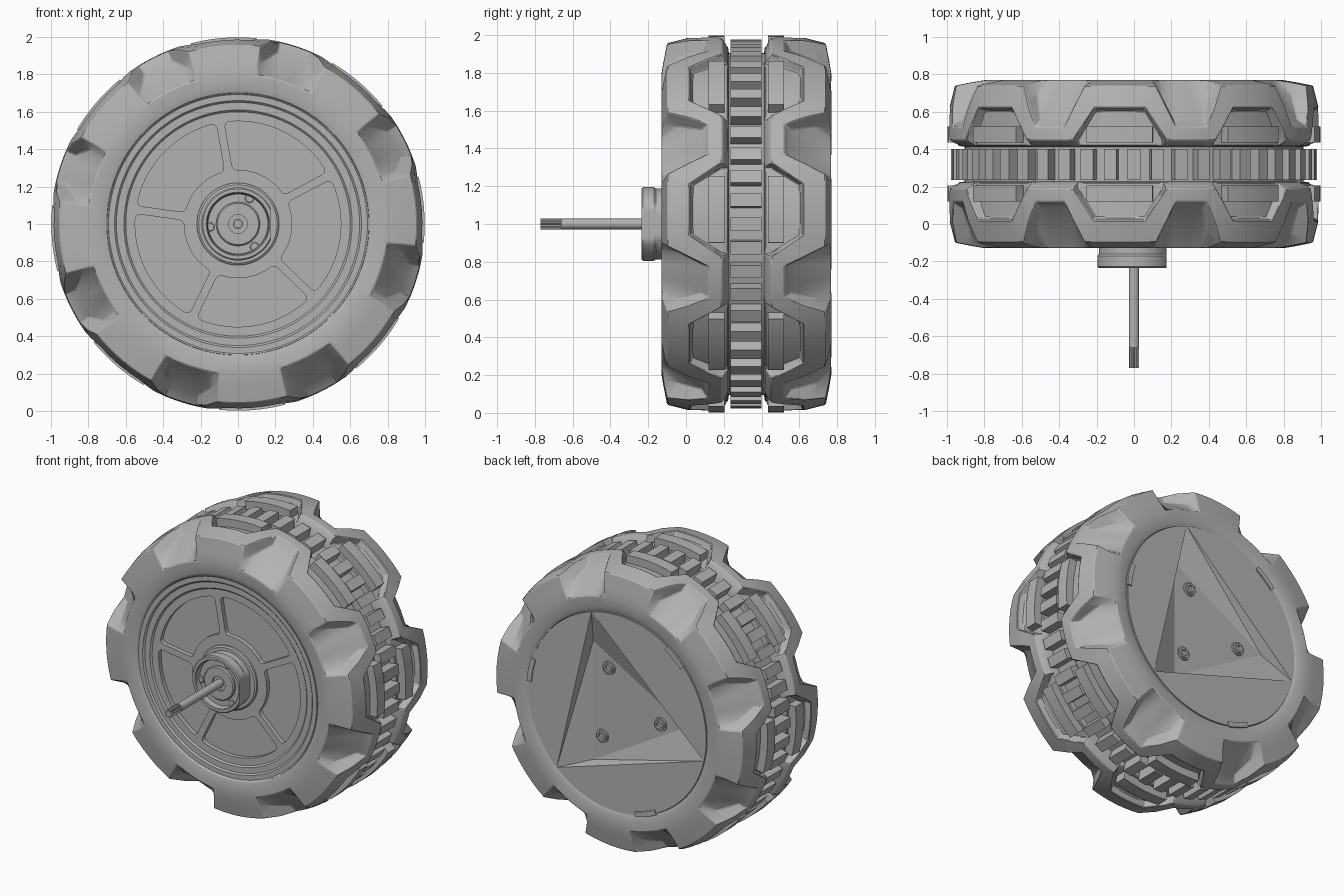
import bpy, bmesh
from math import radians, sin, cos, asin, degrees
from mathutils import Vector

if "Cube" in bpy.data.objects:
    bpy.data.objects.remove(bpy.data.objects["Cube"])

grey = bpy.data.materials.new("plain_grey")
grey.use_nodes = True
grey.diffuse_color = (0.45, 0.45, 0.45, 1)
grey.node_tree.nodes["Principled BSDF"].inputs["Base Color"].default_value = grey.diffuse_color


def polar(r, a, y):
    """Point around the axle, angle in degrees."""
    return Vector((r * cos(radians(a)), y, 1 + r * sin(radians(a))))


def finish(name, bm, angle=30):
    bmesh.ops.remove_doubles(bm, verts=bm.verts, dist=1e-5)
    bmesh.ops.recalc_face_normals(bm, faces=bm.faces)
    mesh = bpy.data.meshes.new(name)
    bm.to_mesh(mesh)
    bm.free()
    mesh.materials.append(grey)
    ob = bpy.data.objects.new(name, mesh)
    bpy.context.collection.objects.link(ob)
    bpy.ops.object.select_all(action='DESELECT')
    ob.select_set(True)
    bpy.context.view_layer.objects.active = ob
    bpy.ops.object.shade_smooth_by_angle(angle=radians(angle))
    return ob


def skin(bm, rings, wrap=False):
    """Bridge closed rings of points; wrap joins the last to the first."""
    vs = [[bm.verts.new(p) for p in ring] for ring in rings]
    pairs = list(zip(vs, vs[1:])) + ([(vs[-1], vs[0])] if wrap else [])
    for a, b in pairs:
        for i in range(len(a)):
            j = (i + 1) % len(a)
            bm.faces.new((a[i], a[j], b[j], b[i]))


def lathe(name, profile, n=96, centre=None):
    bm = bmesh.new()
    rings = [[polar(r, 360 * i / n, y) for i in range(n)] for r, y in profile]
    if centre:
        rings = [[p + centre for p in ring] for ring in rings]
    skin(bm, rings)
    bmesh.ops.dissolve_degenerate(bm, dist=1e-6, edges=bm.edges)
    return finish(name, bm)


def arc_block(bm, r0, r1, y0, y1, mid, half0, half1, n=1):
    """Solid arc segment; half angles at the inner and outer radius."""
    rings = []
    for i in range(n + 1):
        t = 2 * i / n - 1
        a, b = mid + half0 * t, mid + half1 * t
        rings.append([polar(r0, a, y0), polar(r1, b, y0), polar(r1, b, y1), polar(r0, a, y1)])
    vs = [[bm.verts.new(p) for p in ring] for ring in rings]
    for a, b in zip(vs, vs[1:]):
        for i in range(4):
            bm.faces.new((a[i], a[i - 1], b[i - 1], b[i]))
    bm.faces.new(vs[0])
    bm.faces.new(vs[-1])


def ramp(x, x0, y0, x1, y1):
    t = min(1, max(0, (x - x0) / (x1 - x0)))
    return y0 + (y1 - y0) * t


def tread_top(y):
    return ramp(y, -0.1, 0.957, 0.02, 0.987) if y < 0.02 else ramp(y, 0.02, 0.987, 0.17, 1.0)


# Tyres: a zigzag rib between tapered shoulder notches and inner notches
MIDDLE, PERIOD, PHASE = 0.32, 45, 27


def tyre_section(u):
    outer = ramp(u, 5, 0.12, 11, -0.1)
    inner = ramp(u, 8, 0.19, 14.5, 0.02)
    base = max(outer - 0.035, -0.119)
    floor = 0.86 + (base + 0.119) * 0.4
    mid = (outer + inner) / 2
    notch = u > 8.5
    return [(0.68, -0.06), (0.70, -0.118), (0.73, -0.127), (0.80, -0.129), (floor, base),
            (tread_top(outer), outer), (tread_top(mid), mid), (tread_top(inner), inner),
            (0.945 if notch else 0.98, inner + 0.015),
            (0.94, 0.222), (0.90, 0.228), (0.68, 0.228)]


def tyre(name, flip):
    half = [0, 2.5, 5, 8, 8.8, 11, 14.5, 18.5, 22.5]
    steps = [-u for u in half[:0:-1]] + half[:-1]
    bm = bmesh.new()
    rings = []
    for k in range(8):
        for u in steps:
            rings.append([polar(r, PHASE + PERIOD * k + u, 2 * MIDDLE - y if flip else y)
                          for r, y in tyre_section(abs(u))])
    skin(bm, rings, wrap=True)
    ob = finish(name, bm, 32)
    bev = ob.modifiers.new("soft_edges", 'BEVEL')
    bev.width, bev.segments = 0.005, 1
    bev.limit_method, bev.angle_limit = 'ANGLE', radians(35)
    # Raised pads inside the inner notches
    bm = bmesh.new()
    for k in range(8):
        y0, y1 = (2 * MIDDLE - 0.205, 2 * MIDDLE - 0.12) if flip else (0.12, 0.205)
        arc_block(bm, 0.9, 0.998, y0, y1, PHASE + PERIOD * (k + 0.5), 11, 10.2, 8)
    finish(name + "_pads", bm)


tyre("front_tyre", False)
tyre("back_tyre", True)

# Gear ring between the tyres
lathe("centre_drum", [(0, 0.2), (0.905, 0.2), (0.905, 0.44), (0, 0.44)], 100)
bm = bmesh.new()
TEETH = 48
for k in range(TEETH):
    arc_block(bm, 0.89, 0.978, 0.235, 0.40, 360 * k / TEETH, 2.2, 2.0)
finish("gear_teeth", bm)

# Front rim with stepped rings and five rounded pockets
rim = lathe("front_rim", [(0, -0.095), (0.60, -0.095), (0.61, -0.105), (0.65, -0.105),
                          (0.66, -0.115), (0.692, -0.115), (0.70, -0.122),
                          (0.705, -0.1), (0.70, 0.1), (0, 0.1)], 128)
bm = bmesh.new()
for k in range(5):
    spoke = 0.022
    arc_block(bm, 0.29, 0.55, -0.2, -0.065, 64 + 72 * k,
              36 - degrees(asin(spoke / 0.29)), 36 - degrees(asin(spoke / 0.55)), 16)
bmesh.ops.recalc_face_normals(bm, faces=bm.faces)
corners = [e for e in bm.edges if abs(e.verts[0].co.y - e.verts[1].co.y) > 0.1
           and e.calc_face_angle(0) > 0.6]
bmesh.ops.bevel(bm, geom=corners, offset=0.03, segments=5, profile=0.5, affect='EDGES')
cutter = finish("pocket_cutter", bm)
cutter.hide_render = True
cut = rim.modifiers.new("pockets", 'BOOLEAN')
cut.operation, cut.solver, cut.object = 'DIFFERENCE', 'EXACT', cutter
bpy.context.view_layer.objects.active = rim
bpy.ops.object.modifier_apply(modifier=cut.name)
bpy.data.objects.remove(cutter)
rim.select_set(True)
bpy.ops.object.shade_smooth_by_angle(angle=radians(30))

# Hub cup with one flattened side, central boss and screw heads
lathe("hub_flange", [(0, -0.115), (0.21, -0.115), (0.22, -0.108), (0.22, -0.08), (0, -0.08)], 64)
hub = lathe("hub_cup", [(0, -0.195), (0.16, -0.195), (0.165, -0.23), (0.17, -0.235),
                        (0.188, -0.235), (0.195, -0.228), (0.195, -0.17), (0.188, -0.16),
                        (0.188, -0.08), (0, -0.08)], 64)
for v in hub.data.vertices:
    v.co.x = min(v.co.x, 0.175)
lathe("hub_boss", [(0, -0.2), (0.05, -0.2), (0.05, -0.215), (0.11, -0.215),
                   (0.117, -0.208), (0.117, -0.17), (0, -0.17)], 48)
for k in range(3):
    c = polar(0.15, 66 + 120 * k, 0) - Vector((0, 0, 1))
    lathe(f"hub_screw_{k + 1}", [(0, -0.202), (0.02, -0.202), (0.024, -0.199), (0.024, -0.18)], 20, c)

# Axle with a splined tip
lathe("axle", [(0, -0.66), (0.028, -0.66), (0.028, -0.1), (0, -0.1)], 32)
bm = bmesh.new()
rings = [[polar(s * (0.028 if i % 4 < 2 else 0.02), 360 * i / 32 + 5, y) for i in range(32)]
         for s, y in ((0, -0.77), (1, -0.77), (1, -0.65), (0, -0.65))]
skin(bm, rings)
bmesh.ops.dissolve_degenerate(bm, dist=1e-6, edges=bm.edges)
finish("axle_spline", bm, 25)

# Back cover: round plate with a twisted triangular recess
R, TOP, FLOOR = 0.69, 0.762, 0.685
bm = bmesh.new()
tips = [73 - 120 * k for k in range(3)]
outer = [polar(R, a, TOP) for a in tips]
inner = [polar(0.48, a - 13, FLOOR) for a in tips]


def face(points):
    bm.faces.new([bm.verts.new(p) for p in points])


face(inner)
for k in range(3):
    n = (k + 1) % 3
    arc = [polar(R, tips[k] - 120 * i / 32, TOP) for i in range(33)]
    face(arc)
    face([outer[n], outer[k], inner[k]])
    face([outer[n], inner[k], inner[n]])
    for a, b in zip(arc, arc[1:]):
        drop = Vector((0, 0.15, 0))
        face([a, b, b - drop, a - drop])
finish("back_cover", bm, 12)
lathe("back_rim", [(0.55, 0.66), (0.71, 0.66), (0.71, 0.45), (0, 0.45), (0, 0.66), (0.55, 0.66)])
lathe("back_rim_edge", [(0.69, 0.6), (0.693, 0.755), (0.71, 0.76), (0.71, 0.6)], 128)

# Cover clips and screws
bm = bmesh.new()
for k in range(3):
    arc_block(bm, 0.665, 0.70, 0.73, 0.77, 11 + 120 * k, 7, 7, 6)
finish("cover_clips", bm)
for k in range(3):
    c = polar(0.285, 66 + 120 * k, 0) - Vector((0, 0, 1))
    lathe(f"cover_screw_{k + 1}", [(0, 0.69), (0.02, 0.69), (0.022, 0.705), (0.034, 0.705),
                                   (0.036, 0.695), (0.046, 0.695), (0.048, 0.68)], 24, c)
